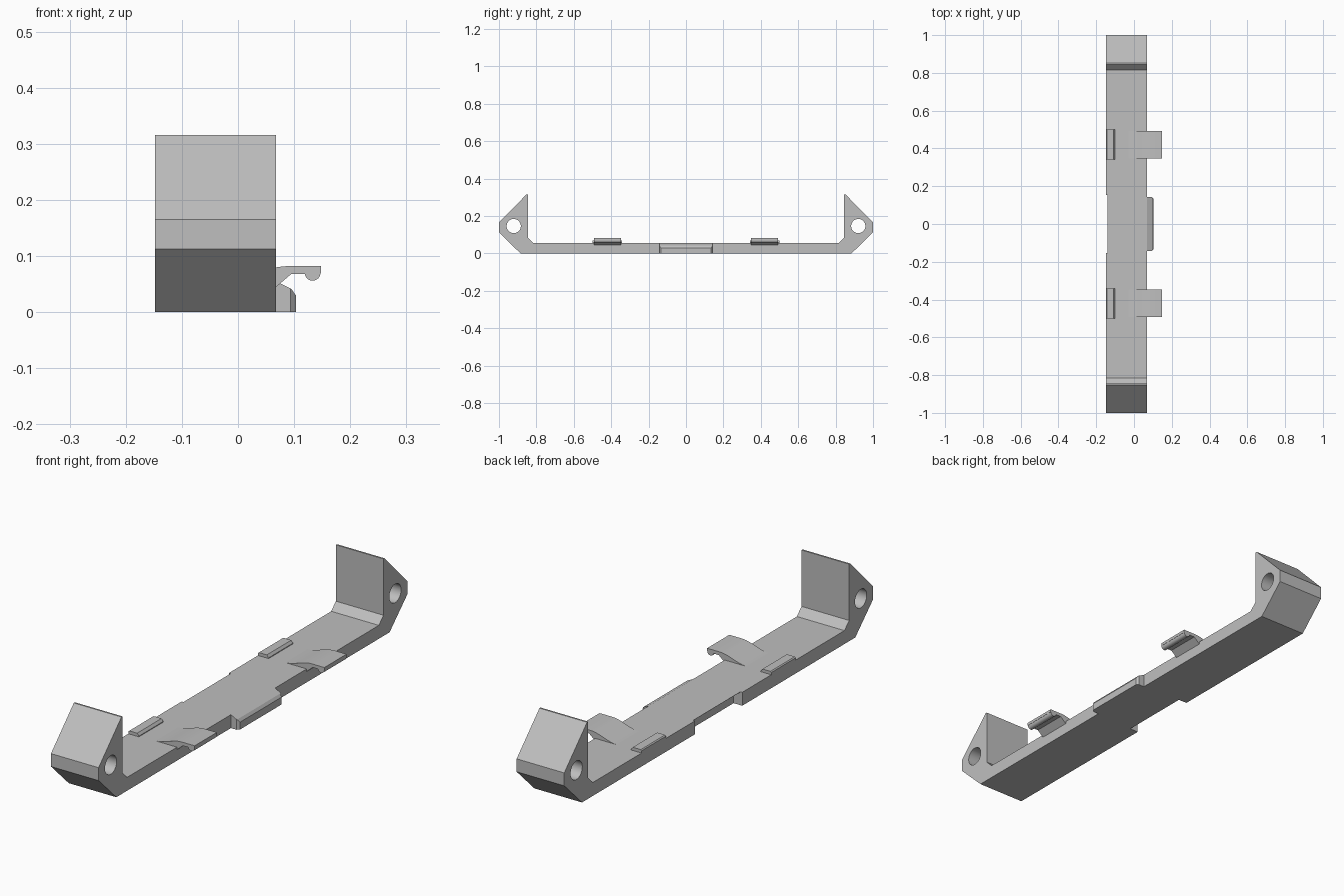
import bpy, bmesh, math
from mathutils import Vector

cube = bpy.data.objects.get("Cube")
if cube:
    bpy.data.objects.remove(cube, do_unlink=True)

grey = bpy.data.materials.new("plain_grey")
grey.use_nodes = True
grey.diffuse_color = (0.52, 0.52, 0.52, 1)
grey.node_tree.nodes["Principled BSDF"].inputs["Base Color"].default_value = grey.diffuse_color

X0, X1, DECK = -0.148, 0.068, 0.055


def prism(name, points, axis, lo, hi, cuts=()):
    """Extrude a closed 2D profile along an axis, then trim it with planes."""
    def place(p, t):
        p = list(p)
        p.insert("xyz".index(axis), t)
        return p
    bm = bmesh.new()
    face = bm.faces.new([bm.verts.new(place(p, lo)) for p in points])
    new = bmesh.ops.extrude_face_region(bm, geom=[face])["geom"]
    shift = Vector(place((0, 0), hi - lo))
    bmesh.ops.translate(bm, vec=shift, verts=[v for v in new if isinstance(v, bmesh.types.BMVert)])
    for co, normal in cuts:
        geom = bm.verts[:] + bm.edges[:] + bm.faces[:]
        cut = bmesh.ops.bisect_plane(bm, geom=geom, plane_co=co, plane_no=normal, clear_outer=True)
        edges = [e for e in cut["geom_cut"] if isinstance(e, bmesh.types.BMEdge)]
        bmesh.ops.contextual_create(bm, geom=edges)
    bmesh.ops.recalc_face_normals(bm, faces=bm.faces[:])
    mesh = bpy.data.meshes.new(name)
    bm.to_mesh(mesh)
    bm.free()
    mesh.materials.append(grey)
    obj = bpy.data.objects.new(name, mesh)
    bpy.context.collection.objects.link(obj)
    return obj


def carve(target, cutters):
    """Subtract the cutters and keep the resulting mesh."""
    for c in cutters:
        c.hide_render = True
        mod = target.modifiers.new("cut", "BOOLEAN")
        mod.operation, mod.solver, mod.object = "DIFFERENCE", "EXACT", c
    deps = bpy.context.evaluated_depsgraph_get()
    mesh = bpy.data.meshes.new_from_object(target.evaluated_get(deps))
    target.modifiers.clear()
    target.data = mesh
    for c in cutters:
        bpy.data.objects.remove(c, do_unlink=True)


def smooth(obj):
    bpy.ops.object.select_all(action="DESELECT")
    obj.select_set(True)
    bpy.context.view_layer.objects.active = obj
    bpy.ops.object.shade_smooth_by_angle(angle=math.radians(25))


# Long base with an upright end bracket on each end
half = [(0.885, 0), (1, 0.112), (1, 0.165), (0.852, 0.316), (0.845, 0.316),
        (0.845, 0.085), (0.815, DECK)]
base = prism("base_with_ends", half + [(-y, z) for y, z in reversed(half)], "x", X0, X1)

# Round through-holes in the brackets
cutters = []
for side in (-1, 1):
    ring = [(side * 0.921 + 0.038 * math.cos(a), 0.146 + 0.038 * math.sin(a))
            for a in (math.tau * i / 40 for i in range(40))]
    cutters.append(prism("hole_cutter", ring, "x", X0 - 0.1, X1 + 0.1))

# Socket under the right edge that matches the tab
socket = [(-0.2, -0.02), (-0.109, -0.02), (-0.109, 0.032), (-0.117, 0.043),
          (-0.14, 0.054), (-0.14, 0.07), (-0.2, 0.07)]
cutters.append(prism("socket_cutter", socket, "y", -0.153, 0.153))
carve(base, cutters)
smooth(base)

# Tab on the left edge: chamfered ends and a two-step sloping top
plan = [(0.06, -0.143), (0.094, -0.143), (0.103, -0.134)]
prism("side_tab", plan + [(x, -y) for x, y in reversed(plan)], "z", 0, DECK,
      [((0.07, 0, 0.054), (0.5, 0, 1)), ((0.103, 0, 0.03), (1, 0, 0.7))])

# Spring clip outline: curved rise, flat arm, round hook, sloping underside
rise = []
for i in range(13):
    t = i / 12
    rise.append((-0.03 + 0.12 * t, DECK + 0.027 * t * t * (3 - 2 * t)))
hook = [(0.133 + 0.014 * math.cos(a), 0.070 - 0.014 * math.sin(a))
        for a in (math.pi * i / 12 for i in range(13))]
clip = rise + [(0.148, 0.082), (0.148, 0.070)] + hook + [
    (0.119, 0.068), (0.095, 0.068), (0.066, 0.043), (-0.03, 0.043)]

# Catch ridge on the opposite edge, with a narrow inner bevel
ridge = [(X0, 0.045), (X0, 0.064), (-0.144, 0.068), (-0.108, 0.068),
         (-0.1, 0.058), (-0.1, 0.045)]

for side, label in ((-1, "front"), (1, "back")):
    mid = side * 0.42
    smooth(prism(label + "_clip_arm", clip, "y", mid - 0.072, mid + 0.072))
    prism(label + "_catch_ridge", ridge, "y", mid - 0.079, mid + 0.079)
